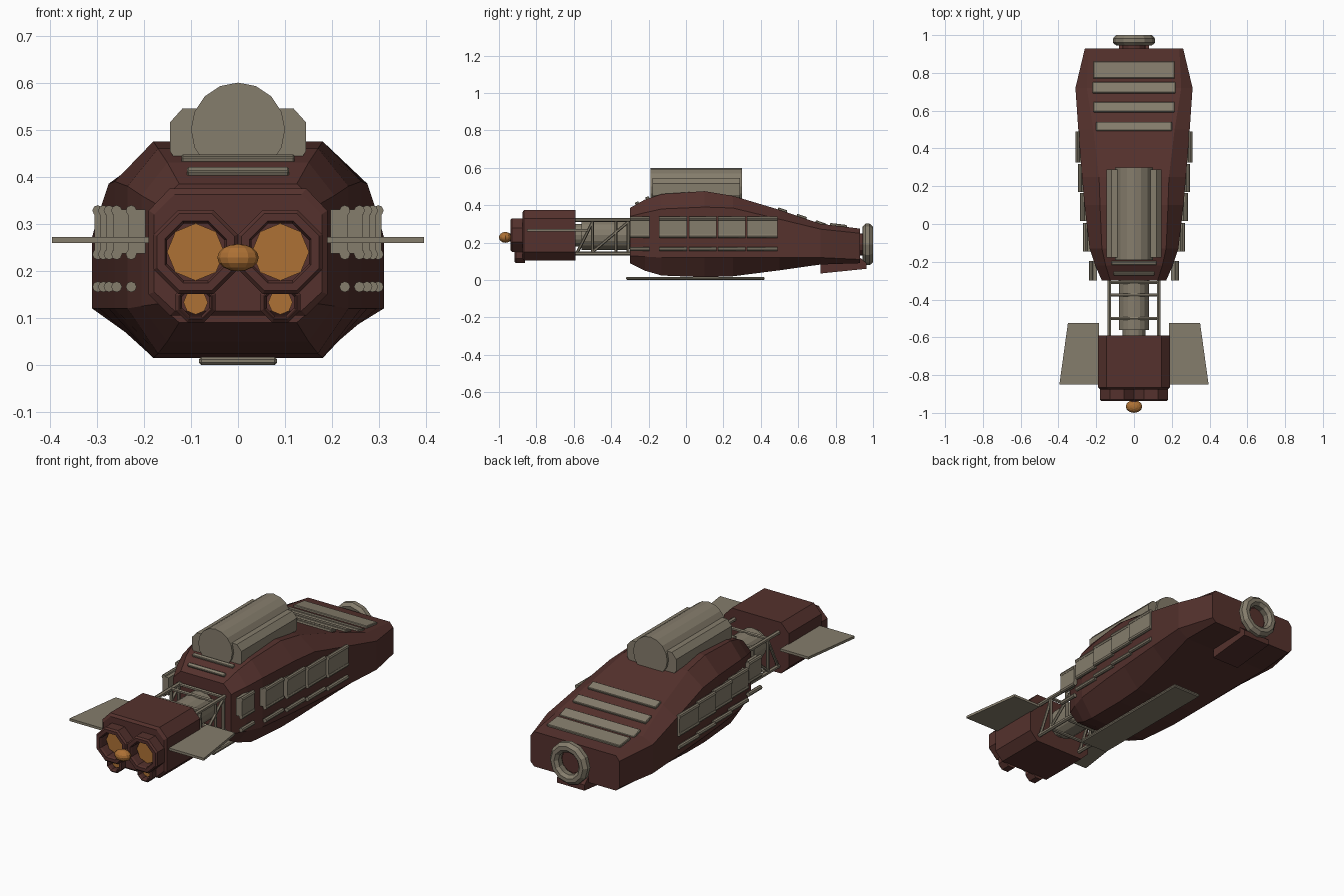
import bpy, bmesh, math
from mathutils import Vector, Matrix

if "Cube" in bpy.data.objects:
    bpy.data.objects.remove(bpy.data.objects["Cube"])


def material(name, rgb):
    m = bpy.data.materials.new(name)
    m.diffuse_color = (*rgb, 1)
    m.use_nodes = True
    m.node_tree.nodes["Principled BSDF"].inputs["Base Color"].default_value = m.diffuse_color
    return m


RED = material("dark_red", (0.09, 0.031, 0.026))
TAN = material("tan_metal", (0.235, 0.205, 0.15))
GLOW = material("orange", (0.42, 0.165, 0.035))


def finish(bm, name, mat):
    bmesh.ops.remove_doubles(bm, verts=bm.verts, dist=1e-5)
    bmesh.ops.recalc_face_normals(bm, faces=bm.faces)
    me = bpy.data.meshes.new(name)
    bm.to_mesh(me)
    bm.free()
    me.materials.append(mat)
    ob = bpy.data.objects.new(name, me)
    bpy.context.collection.objects.link(ob)
    return ob


def loft(name, rings, mat, closed=False):
    """Skin a row of equal-sized rings; cap the ends unless closed."""
    bm = bmesh.new()
    vs = [[bm.verts.new(p) for p in r] for r in rings]
    n = len(vs[0])
    pairs = list(zip(vs, vs[1:])) + ([(vs[-1], vs[0])] if closed else [])
    for a, b in pairs:
        for i in range(n):
            j = (i + 1) % n
            bm.faces.new((a[i], a[j], b[j], b[i]))
    if not closed:
        bm.faces.new(vs[0])
        bm.faces.new(vs[-1])
    return finish(bm, name, mat)


def revolve(name, profile, cx, cz, n, mat, closed=False, phase=0.0):
    """Revolve (radius, y) points about an axis parallel to y."""
    angles = [phase + 2 * math.pi * i / n for i in range(n)]
    rings = [[(cx + r * math.cos(a), y, cz + r * math.sin(a)) for a in angles]
             for r, y in profile]
    return loft(name, rings, mat, closed)


def box(name, lo, hi, mat, bevel=0.0, tilt=0.0):
    lo, hi = Vector(lo), Vector(hi)
    bm = bmesh.new()
    bmesh.ops.create_cube(bm, size=1)
    bmesh.ops.scale(bm, vec=hi - lo, verts=bm.verts)
    if bevel:
        bmesh.ops.bevel(bm, geom=bm.edges[:], offset=bevel, segments=1, affect='EDGES')
    bmesh.ops.transform(bm, matrix=Matrix.Translation((lo + hi) / 2)
                        @ Matrix.Rotation(tilt, 4, 'X'), verts=bm.verts)
    return finish(bm, name, mat)


def rod(name, a, b, r, mat, n=8):
    a, b = Vector(a), Vector(b)
    bm = bmesh.new()
    bmesh.ops.create_cone(bm, cap_ends=True, segments=n, radius1=r, radius2=r,
                          depth=(b - a).length)
    q = (b - a).to_track_quat('Z', 'Y').to_matrix().to_4x4()
    bmesh.ops.transform(bm, matrix=Matrix.Translation((a + b) / 2) @ q, verts=bm.verts)
    return finish(bm, name, mat)


def octagon(y, tw, w, zt, zs, zl, zb):
    right = [(tw, zt), (w, zs), (w, zl), (tw, zb)]
    pts = right + [(-x, z) for x, z in reversed(right)]
    return [(x, y, z) for x, z in pts]


# Main hull: y, top half width, side half width, top, shoulder, lower edge, bottom
HULL = [(-0.30, .125, .17, .385, .34, .13, .09),
        (-0.22, .15, .205, .43, .36, .125, .05),
        (-0.13, .17, .235, .46, .38, .12, .024),
        (0.10, .18, .262, .475, .39, .12, .015),
        (0.25, .185, .275, .45, .385, .12, .02),
        (0.50, .215, .295, .375, .325, .12, .052),
        (0.72, .25, .31, .30, .272, .12, .083),
        (0.93, .24, .26, .275, .25, .11, .09)]
loft("hull", [octagon(*s) for s in HULL], RED)


def hull_top(y):
    for a, b in zip(HULL, HULL[1:]):
        if a[0] <= y <= b[0]:
            slope = (b[3] - a[3]) / (b[0] - a[0])
            return a[3] + slope * (y - a[0]), math.atan(slope)


# Cross slats on the roof, following its slope
SLATS = [(.77, .86, .215), (.69, .75, .22), (.59, .645, .215), (.49, .54, .2),
         (-.215, -.195, .12), (-.27, -.25, .108), (-.165, -.145, .13)]
for y0, y1, hw in SLATS:
    z, tilt = hull_top((y0 + y1) / 2)
    box("roof_slat", (-hw, y0, z - .01), (hw, y1, z + .011), TAN, .003, tilt)

# Roof canister with side tanks
revolve("roof_canister", [(.1, -.19), (.1, .30)], 0, .5, 16, TAN)
for s in (-1, 1):
    x0, x1 = sorted((s * .05, s * .145))
    rings = [[(s * x, y, z) for x, z in ((.05, .43), (.135, .44), (.145, .455),
             (.145, .515), (.118, .545), (.05, .545))] for y in (-.178, .288)]
    loft("roof_side_tank", rings, TAN)

# Side panels, each framed by rods
PANELS = [(-.30, -.195, .227), (-.145, .005, .258), (.015, .163, .274),
          (.17, .318, .286), (.325, .49, .298)]
for s in (-1, 1):
    for y0, y1, x in PANELS:
        a, b = sorted((s * (x - .03), s * (x + .007)))
        box("side_panel", (a, y0, .237), (b, y1, .33), TAN)
        for z in (.328, .235, .166):
            rod("side_rail", (s * x, y0, z), (s * x, y1, z), .0115, TAN)

# Belly plate
box("belly_plate", (-.083, -.32, 0), (.083, .42, .017), TAN, .005)

# Rear keel wedge
loft("rear_keel", [[(x, .72, .035), (x, .72, .095), (x, .93, .12), (x, .965, .09),
                    (x, .965, .06)] for x in (-.08, .08)], RED)

# Rear docking ring and its collar
revolve("docking_collar", [(.06, .92), (.06, .955)], 0, .19, 12, RED)
revolve("docking_ring", [(.065, .95), (.095, .945), (.111, .96), (.111, .982),
                         (.095, 1.0), (.075, 1.0), (.06, .985)],
        0, .19, 12, TAN, closed=True)

# Truss spine between hull and engine
revolve("spine_tube", [(.06, -.60), (.06, -.56), (.08, -.56), (.08, -.31), (.06, -.28)],
        0, .24, 16, TAN)
for s in (-1, 1):
    for z in (.142, .32):
        rod("truss_longeron", (s * .13, -.60, z), (s * .13, -.28, z), .011, TAN, 6)
    for y in (-.50, -.375, -.31):
        rod("truss_post", (s * .13, y, .142), (s * .13, y, .32), .008, TAN, 6)
    rod("truss_diagonal", (s * .13, -.50, .15), (s * .13, -.31, .31), .008, TAN, 6)
    rod("truss_diagonal", (s * .13, -.58, .15), (s * .13, -.50, .31), .008, TAN, 6)
for z in (.142, .32):
    for y in (-.50, -.375, -.31):
        rod("truss_crossbar", (-.13, y, z), (.13, y, z), .009, TAN, 6)

# Engine block with a bevelled front lip
loft("engine_block", [octagon(-.875, .135, .178, .362, .32, .155, .115),
                      octagon(-.865, .145, .19, .375, .328, .15, .105),
                      octagon(-.59, .145, .19, .375, .328, .15, .105)], RED)

# Nozzles: hollow housings with recessed orange discs
for s in (-1, 1):
    for label, z, r, ri, front in (("main", .24, .097, .066, -.938),
                                   ("small", .133, .046, .031, -.918)):
        revolve(label + "_nozzle", [(r, -.86), (r, front + .008), (r - .008, front),
                                    (ri + .005, front), (ri, front + .01), (ri, -.86)],
                s * .09, z, 8, RED, closed=True, phase=math.pi / 8)
        revolve(label + "_nozzle_glow", [(ri - .005, -.89), (ri - .005, -.87)],
                s * .09, z, 8, GLOW)

# Orange nose ball with a short stem
rod("nose_stem", (0, -.95, .227), (0, -.86, .227), .022, RED)
bm = bmesh.new()
bmesh.ops.create_uvsphere(bm, u_segments=12, v_segments=8, radius=1)
bmesh.ops.scale(bm, vec=(.044, .034, .029), verts=bm.verts)
bmesh.ops.translate(bm, vec=(0, -.966, .228), verts=bm.verts)
finish(bm, "nose_ball", GLOW)

# Engine fins
for s in (-1, 1):
    outline = [(.185, -.525), (.35, -.525), (.395, -.85), (.185, -.85)]
    loft("engine_fin", [[(s * x, y, z) for x, y in outline] for z in (.259, .272)], TAN)
